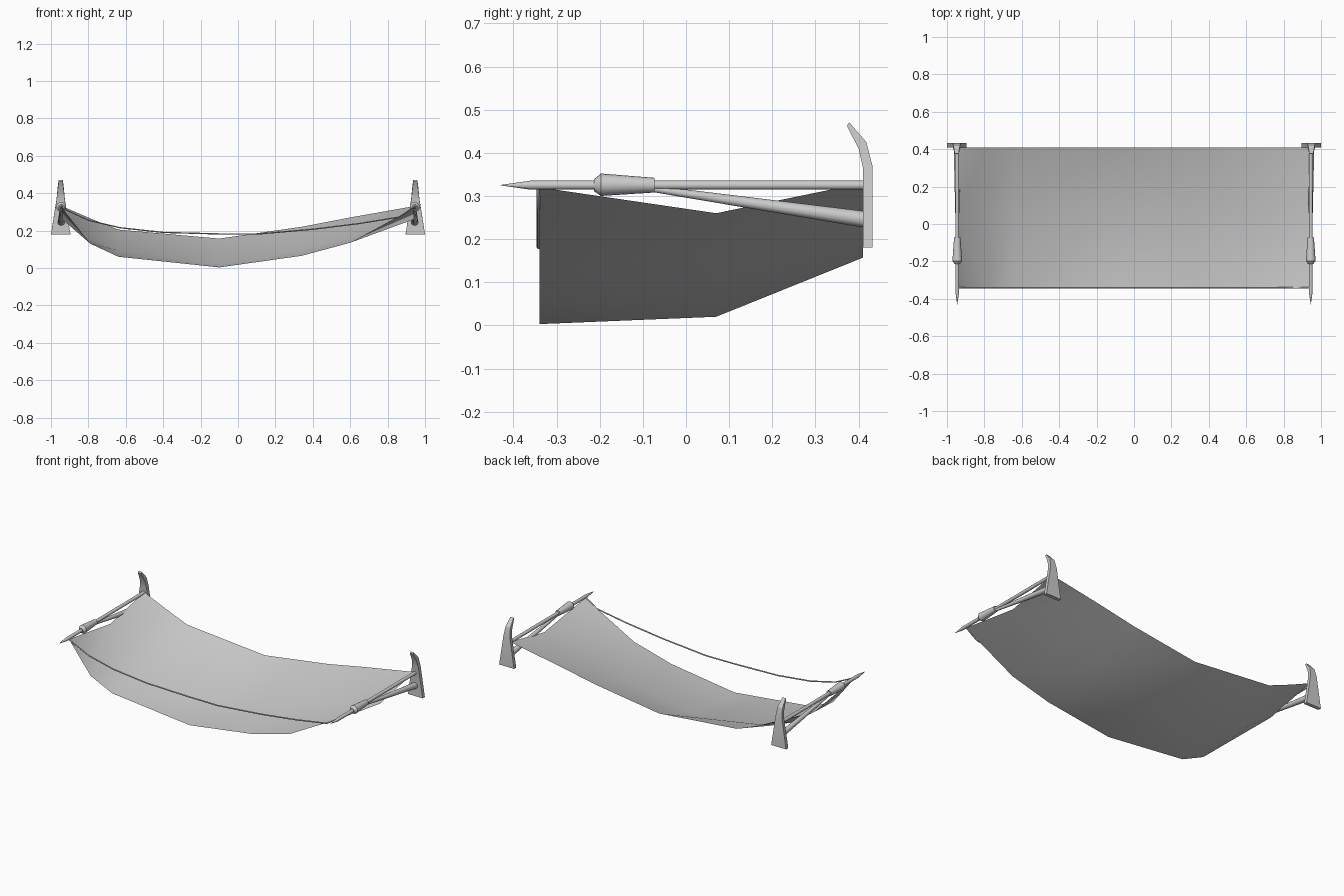
import bpy, bmesh, math
from mathutils import Vector

cube = bpy.data.objects.get("Cube")
if cube:
    bpy.data.objects.remove(cube)

grey = bpy.data.materials.new("plain_grey")
grey.use_nodes = True
grey.diffuse_color = (0.6, 0.6, 0.6, 1)
grey.node_tree.nodes["Principled BSDF"].inputs["Base Color"].default_value = (0.6, 0.6, 0.6, 1)


def finish(name, bm, angle, closed=True):
    if closed:
        bmesh.ops.recalc_face_normals(bm, faces=bm.faces)
    mesh = bpy.data.meshes.new(name)
    bm.to_mesh(mesh)
    bm.free()
    mesh.materials.append(grey)
    obj = bpy.data.objects.new(name, mesh)
    bpy.context.collection.objects.link(obj)
    bpy.ops.object.select_all(action='DESELECT')
    obj.select_set(True)
    bpy.context.view_layer.objects.active = obj
    bpy.ops.object.shade_smooth_by_angle(angle=math.radians(angle))
    return obj


def loft(bm, rings, capped=True):
    """Skin closed rings of points, one after another."""
    rows = [[bm.verts.new(p) for p in ring] for ring in rings]
    n = len(rows[0])
    for a, b in zip(rows, rows[1:]):
        for i in range(n):
            j = (i + 1) % n
            bm.faces.new((a[i], a[j], b[j], b[i]))
    if capped:
        bm.faces.new(rows[0])
        bm.faces.new(rows[-1])


def tube(name, stations, sides=12, angle=35):
    """Round bar along points given as (x, y, z, radius), rings across the axis."""
    pts = [Vector(s[:3]) for s in stations]
    axis = (pts[-1] - pts[0]).normalized()
    u = axis.cross(Vector((0, 0, 1))).normalized()
    v = axis.cross(u)
    rings = []
    for p, s in zip(pts, stations):
        turns = [math.tau * i / sides for i in range(sides)]
        rings.append([p + s[3] * (u * math.cos(t) + v * math.sin(t)) for t in turns])
    bm = bmesh.new()
    loft(bm, rings)
    return finish(name, bm, angle)


# Sagging cloth: three rows of heights, front to back
columns = [-0.94, -0.79, -0.64, -0.1, 0.34, 0.6, 0.94]
cloth_rows = [
    (-0.34, [0.32, 0.13, 0.06, 0.003, 0.065, 0.135, 0.32]),
    (0.07, [0.26, 0.155, 0.095, 0.02, 0.10, 0.165, 0.26]),
    (0.41, [0.33, 0.265, 0.205, 0.157, 0.22, 0.27, 0.33]),
]
bm = bmesh.new()
grid = [[bm.verts.new((x, y, z)) for x, z in zip(columns, heights)] for y, heights in cloth_rows]
for a, b in zip(grid, grid[1:]):
    for i in range(len(columns) - 1):
        bm.faces.new((a[i], a[i + 1], b[i + 1], b[i]))
bmesh.ops.triangulate(bm, faces=bm.faces)
finish("hanging_cloth", bm, 60, closed=False)

# Slack rope along the front
rope = [(-0.94, 0.32), (-0.8, 0.255), (-0.63, 0.215), (-0.4, 0.19), (-0.1, 0.182), (0.1, 0.181),
        (0.4, 0.207), (0.65, 0.238), (0.86, 0.272), (0.94, 0.325)]
tube("front_rope", [(x, -0.342, z, 0.004) for x, z in rope], sides=6, angle=60)

# Hook plate stations: front y, front z, back y, back z, half width
hook = [(0.41, 0.18, 0.432, 0.18, 0.052), (0.41, 0.365, 0.432, 0.37, 0.022),
        (0.40, 0.41, 0.418, 0.425, 0.017), (0.373, 0.462, 0.378, 0.471, 0.011)]

for side, label in ((1, "left"), (-1, "right")):
    x = side * 0.945

    # Pole with a pointed tip
    tube(label + "_pole", [(x, -0.43, 0.325, 0.0005), (x, -0.36, 0.325, 0.0105),
                           (x, 0.412, 0.325, 0.0105)])

    # Tapered collar around the pole
    tube(label + "_collar", [(x, -0.213, 0.325, 0.014), (x, -0.197, 0.326, 0.026),
                             (x, -0.073, 0.325, 0.017)], sides=16)

    # Brace running from collar down to the hook plate
    tube(label + "_brace", [(x, -0.1, 0.32, 0.007), (x, 0.412, 0.246, 0.019)])

    # Curved, narrowing hook plate at the back
    bm = bmesh.new()
    loft(bm, [[(x + side * 0.003 - w, fy, fz), (x + side * 0.003 + w, fy, fz),
               (x + side * 0.003 + w, by, bz), (x + side * 0.003 - w, by, bz)]
              for fy, fz, by, bz, w in hook])
    finish(label + "_hook_plate", bm, 25)
